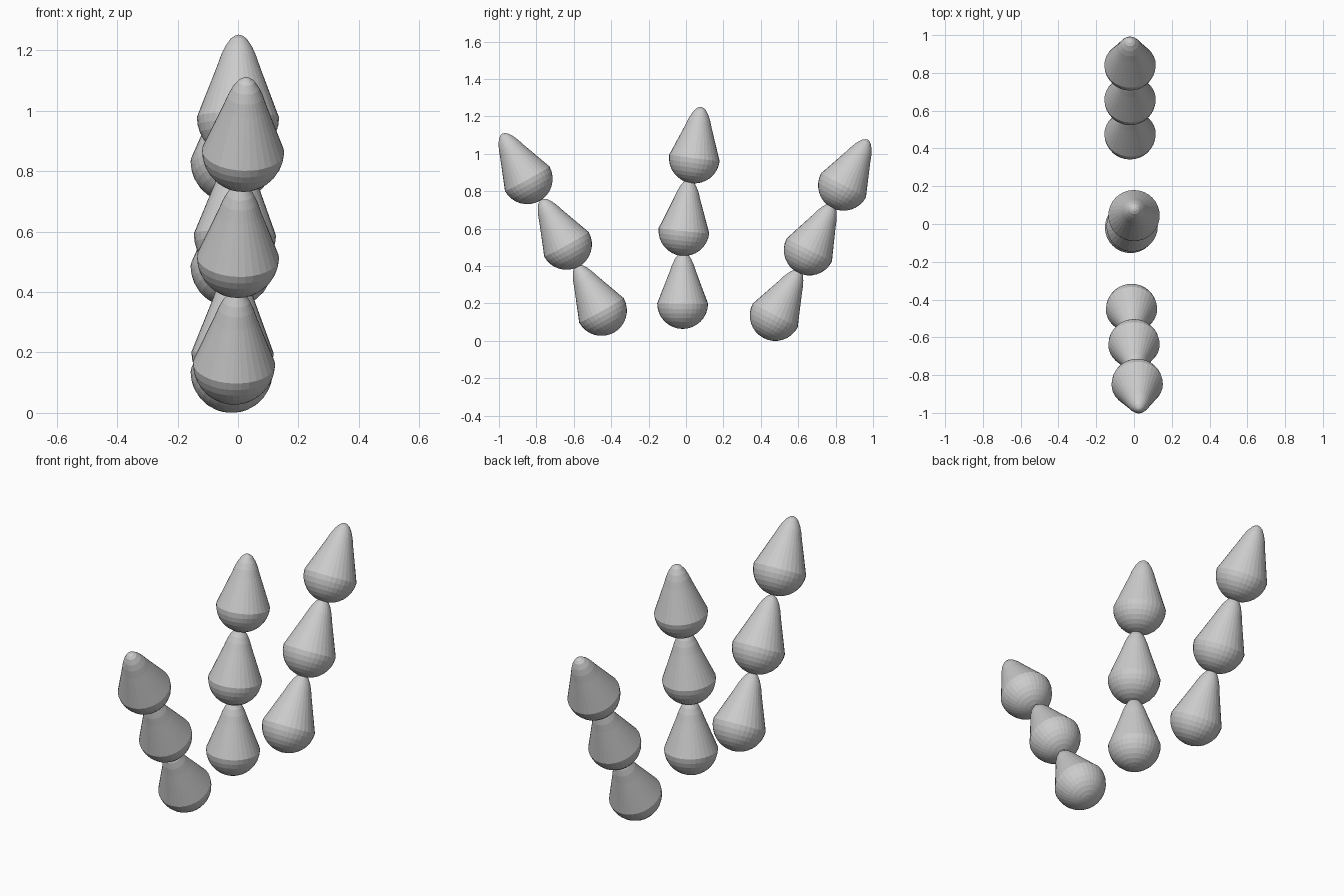
import bpy, bmesh
from math import sin, cos, pi, radians

cube = bpy.data.objects.get("Cube")
if cube:
    bpy.data.objects.remove(cube)

RADIUS = 0.136
SIDES = 32
RINGS = 8


def teardrop_mesh():
    """Lathe a round-bottomed cone with a rounded tip, centred on its ball."""
    # Half-round bottom, then the straight cone and the tip
    profile = [(RADIUS * sin(a), -RADIUS * cos(a))
               for a in (pi / 2 * i / RINGS for i in range(RINGS + 1))]
    profile += [(0.072, 0.167), (0.058, 0.207), (0.044, 0.237),
                (0.027, 0.262), (0.013, 0.272), (0, 0.276)]
    bm = bmesh.new()
    verts = [bm.verts.new((r, 0, z)) for r, z in profile]
    edges = [bm.edges.new(pair) for pair in zip(verts, verts[1:])]
    bmesh.ops.spin(bm, geom=verts + edges, cent=(0, 0, 0), axis=(0, 0, 1),
                   angle=2 * pi, steps=SIDES, use_merge=False)
    bmesh.ops.remove_doubles(bm, verts=bm.verts[:], dist=0.0005)
    bmesh.ops.recalc_face_normals(bm, faces=bm.faces[:])
    mesh = bpy.data.meshes.new("teardrop")
    bm.to_mesh(mesh)
    bm.free()
    return mesh


# Each chain, bottom to top: ball centre, tilt towards the front, lean to +x
chains = {
    "front": [((-0.013, -0.452, 0.163), 29, 2),
              ((0.0, -0.639, 0.516), 29, 2),
              ((0.017, -0.849, 0.867), 29, 2.5)],
    "middle": [((-0.018, -0.018, 0.20), -0.5, 1),
               ((-0.010, -0.011, 0.59), -6, 1.5),
               ((0.0, 0.045, 0.978), -7.5, 0.5)],
    "back": [((-0.021, 0.477, 0.136), -28, 0),
             ((-0.021, 0.659, 0.486), -27, 0),
             ((-0.021, 0.842, 0.832), -28, 0)],
}

teardrop = teardrop_mesh()
for chain, segments in chains.items():
    for level, (centre, tilt, lean) in zip(("lower", "centre", "upper"), segments):
        obj = bpy.data.objects.new(f"{chain}_{level}_segment", teardrop)
        obj.location = centre
        obj.rotation_euler = (radians(tilt), radians(lean), 0)
        bpy.context.collection.objects.link(obj)
